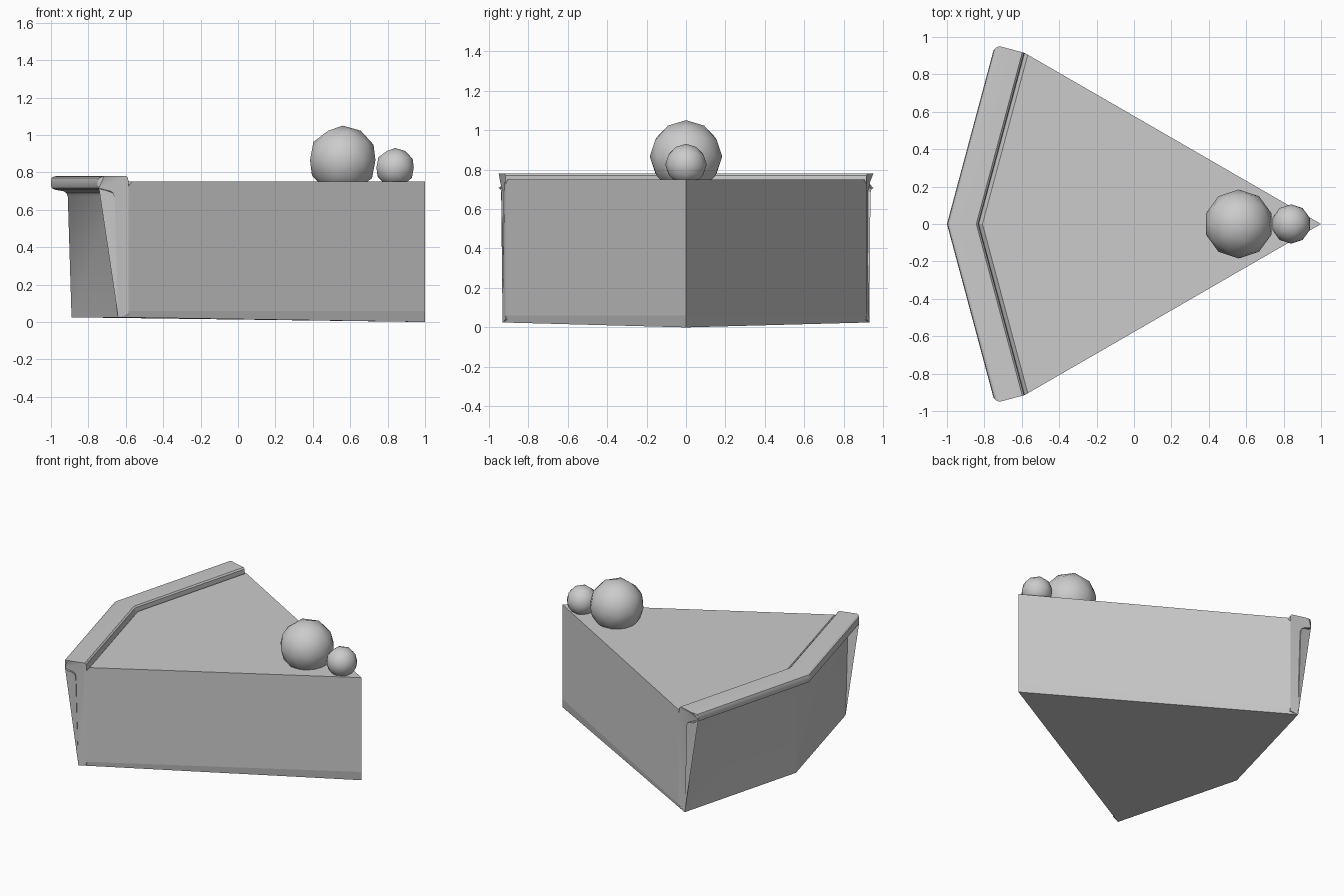
import bpy, bmesh
from math import radians, sin, cos

if "Cube" in bpy.data.objects:
    bpy.data.objects.remove(bpy.data.objects["Cube"])

S, C = sin(radians(15)), cos(radians(15))
INNER = -0.83            # inner crust line where it meets the centre plane
LENGTH = 0.947           # length of that line on each side


def plan(x, side, pull=0.0):
    """Plan position at the middle fold (side 0) or at either cut end (side +-1)."""
    if side == 0:
        return x, 0.0
    e = (INNER - x) * C
    run = LENGTH - pull
    return INNER + S * run - C * e, side * (C * run + S * e)


def finish(name, bm, angle):
    bmesh.ops.recalc_face_normals(bm, faces=bm.faces)
    mesh = bpy.data.meshes.new(name)
    bm.to_mesh(mesh)
    bm.free()
    ob = bpy.data.objects.new(name, mesh)
    bpy.context.collection.objects.link(ob)
    bpy.ops.object.select_all(action='DESELECT')
    ob.select_set(True)
    bpy.context.view_layer.objects.active = ob
    bpy.ops.object.shade_smooth_by_angle(angle=radians(angle))
    return ob


def loft(name, loops, angle=20):
    """Skin matching closed loops of points and cap both ends."""
    bm = bmesh.new()
    rings = [[bm.verts.new(p) for p in loop] for loop in loops]
    n = len(rings[0])
    for a, b in zip(rings, rings[1:]):
        for i in range(n):
            j = (i + 1) % n
            bm.faces.new((a[i], a[j], b[j], b[i]))
    caps = [bm.faces.new(rings[0]), bm.faces.new(rings[-1])]
    bmesh.ops.triangulate(bm, faces=caps)
    return finish(name, bm, angle)


# crust: wall with overhanging rounded lip, swept along the folded back
profile = [(-0.83, 0.04), (-0.83, 0.735), (-0.833, 0.77), (-0.843, 0.78),
           (-0.97, 0.78), (-0.985, 0.778), (-0.996, 0.77), (-1.0, 0.757),
           (-1.0, 0.73), (-0.995, 0.716), (-0.98, 0.708), (-0.965, 0.705),
           (-0.935, 0.70), (-0.918, 0.69), (-0.91, 0.67), (-0.89, 0.025)]


def section(side):
    pts = []
    for x, z in profile:
        over = max(0.0, INNER - x - 0.14) / 0.03
        px, py = plan(x, side, 0.028 * over ** 2)
        pts.append((px, py, z))
    return pts


loft("crust", [section(s) for s in (-1, 0, 1)], 28)


# wedge layers: tip, cut end, middle fold, cut end
def wedge(x, z_tip, z_back, along=0.0):
    if along:
        # slide the back corners along the cut sides toward the tip
        k = 1 - along / (1 - x)
        ex, ey = plan(INNER, 1)
        end = (1 + (ex - 1) * k, ey * k)
        mid = 1 + (INNER - 1) * k
    else:
        end, mid = plan(x, 1), x
    return [(1, 0, z_tip), (end[0], end[1], z_back),
            (mid, 0, z_back), (end[0], -end[1], z_back)]


# filling, with a small bevel leaving a groove against the crust
loft("filling", [wedge(-0.83, 0.06, 0.06), wedge(-0.83, 0.725, 0.725),
                 wedge(-0.83, 0.75, 0.75, 0.02)])

# base crust, its underside rising slightly toward the back
loft("base_crust", [wedge(-0.89, 0.0, 0.025), wedge(-0.83, 0.06, 0.06)])

# berries on the tip
for name, x, z, r in (("large_berry", 0.56, 0.866, 0.184),
                      ("small_berry", 0.84, 0.825, 0.105)):
    bm = bmesh.new()
    bmesh.ops.create_icosphere(bm, subdivisions=2, radius=r)
    ob = finish(name, bm, 60)
    ob.location = (x, 0, z)
